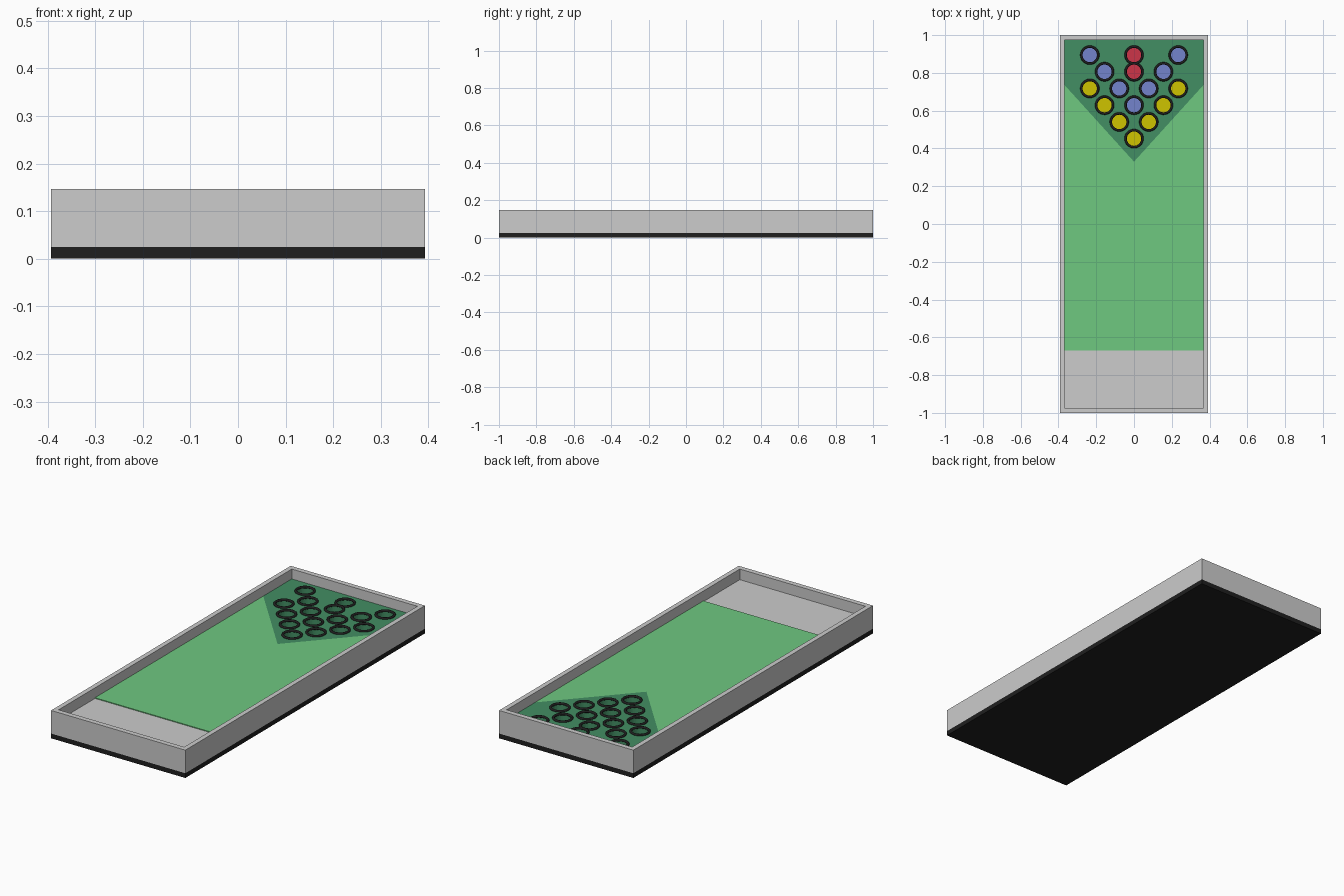
import bpy, bmesh, math

cube = bpy.data.objects.get("Cube")
if cube:
    bpy.data.objects.remove(cube, do_unlink=True)


def material(name, hex_code):
    rgb = [int(hex_code[i:i + 2], 16) / 255 for i in (0, 2, 4)]
    lin = [c / 12.92 if c < 0.04 else ((c + 0.055) / 1.055) ** 2.4 for c in rgb]
    m = bpy.data.materials.new(name)
    m.use_nodes = True
    m.diffuse_color = (*lin, 1)
    m.node_tree.nodes["Principled BSDF"].inputs["Base Color"].default_value = (*lin, 1)
    return m


GREY = material("light_grey", "cccccc")
BLACK = material("black", "1f1f1f")
GREEN = material("light_green", "6fc880")
DARK_GREEN = material("dark_green", "428e63")
DISCS = {"yellow": material("yellow", "cfc400"),
         "blue": material("blue", "7484cc"),
         "red": material("red", "cc3549")}

W, L, H = 0.3925, 1.0, 0.147       # outer half width, half length, height
IW, IL = 0.367, 0.973              # inside of the walls
BASE, FLOOR = 0.025, 0.095         # top of base, top of playing surface
FIELD_FRONT = -0.67


def prism(name, outline, z0, z1, mat):
    """Solid made by raising a counter-clockwise outline from z0 to z1."""
    bm = bmesh.new()
    face = bm.faces.new([bm.verts.new((x, y, z0)) for x, y in outline])
    top = bmesh.ops.extrude_face_region(bm, geom=[face], use_keep_orig=True)["geom"]
    bmesh.ops.translate(bm, vec=(0, 0, z1 - z0),
                        verts=[v for v in top if isinstance(v, bmesh.types.BMVert)])
    bmesh.ops.recalc_face_normals(bm, faces=bm.faces)
    mesh = bpy.data.meshes.new(name)
    bm.to_mesh(mesh)
    bm.free()
    mesh.materials.append(mat)
    ob = bpy.data.objects.new(name, mesh)
    bpy.context.collection.objects.link(ob)
    return ob


def rect(x, y0, y1):
    return [(-x, y0), (x, y0), (x, y1), (-x, y1)]


def circle(x, y, r, n=32):
    return [(x + r * math.cos(math.tau * i / n), y + r * math.sin(math.tau * i / n))
            for i in range(n)]


# Base board
prism("base", rect(W, -L, L), 0, BASE, BLACK)

# Wall frame: a ring of four quads raised to full height
bm = bmesh.new()
outer = [bm.verts.new((x, y, BASE)) for x, y in rect(W, -L, L)]
inner = [bm.verts.new((x, y, BASE)) for x, y in rect(IW, -IL, IL)]
ring = [bm.faces.new((outer[i], outer[(i + 1) % 4], inner[(i + 1) % 4], inner[i]))
        for i in range(4)]
up = bmesh.ops.extrude_face_region(bm, geom=ring, use_keep_orig=True)["geom"]
bmesh.ops.translate(bm, vec=(0, 0, H - BASE),
                    verts=[v for v in up if isinstance(v, bmesh.types.BMVert)])
bmesh.ops.recalc_face_normals(bm, faces=bm.faces)
frame_mesh = bpy.data.meshes.new("wall_frame")
bm.to_mesh(frame_mesh)
bm.free()
frame_mesh.materials.append(GREY)
bpy.context.collection.objects.link(bpy.data.objects.new("wall_frame", frame_mesh))

# Throwing area, long field and pointed target area
SIDE_Y, TIP_Y = 0.735, 0.33
prism("front_floor", rect(IW, -IL, FIELD_FRONT), BASE, FLOOR - 0.004, GREY)
prism("field", [(-IW, FIELD_FRONT), (IW, FIELD_FRONT), (IW, SIDE_Y), (0, TIP_Y), (-IW, SIDE_Y)],
      BASE, FLOOR, GREEN)
target = prism("target_area", [(0, TIP_Y), (IW, SIDE_Y), (IW, IL), (-IW, IL), (-IW, SIDE_Y)],
               BASE, FLOOR, DARK_GREEN)

# Hole layout: row number from the tip, column, disc colour (mirrored in x)
STEP_X, STEP_Y, ROW_0, R = 0.078, 0.0885, 0.452, 0.043
LAYOUT = [(0, 0, "yellow"), (1, 1, "yellow"), (2, 2, "yellow"), (3, 3, "yellow"),
          (2, 0, "blue"), (3, 1, "blue"), (4, 2, "blue"), (5, 3, "blue"),
          (4, 0, "red"), (5, 0, "red")]
holes = [(s * col * STEP_X, ROW_0 + row * STEP_Y, colour)
         for row, col, colour in LAYOUT for s in ((1, -1) if col else (1,))]

for i, (x, y, colour) in enumerate(holes):
    # Cut the hole
    cutter = prism("hole_cutter", circle(x, y, R), BASE - 0.01, FLOOR + 0.05, DARK_GREEN)
    cutter.hide_render = True
    cutter.hide_viewport = True
    cut = target.modifiers.new("hole", "BOOLEAN")
    cut.operation = "DIFFERENCE"
    cut.solver = "EXACT"
    cut.object = cutter
    # Coloured disc at the bottom
    prism(f"{colour}_disc_{i}", circle(x, y, R), BASE, BASE + 0.006, DISCS[colour])
    # Black rim around the hole
    bpy.ops.mesh.primitive_torus_add(location=(x, y, FLOOR + 0.002), major_radius=0.0445,
                                     minor_radius=0.0065, major_segments=32, minor_segments=10)
    rim = bpy.context.object
    rim.name = f"hole_rim_{i}"
    rim.data.materials.append(BLACK)
    bpy.ops.object.shade_smooth()
